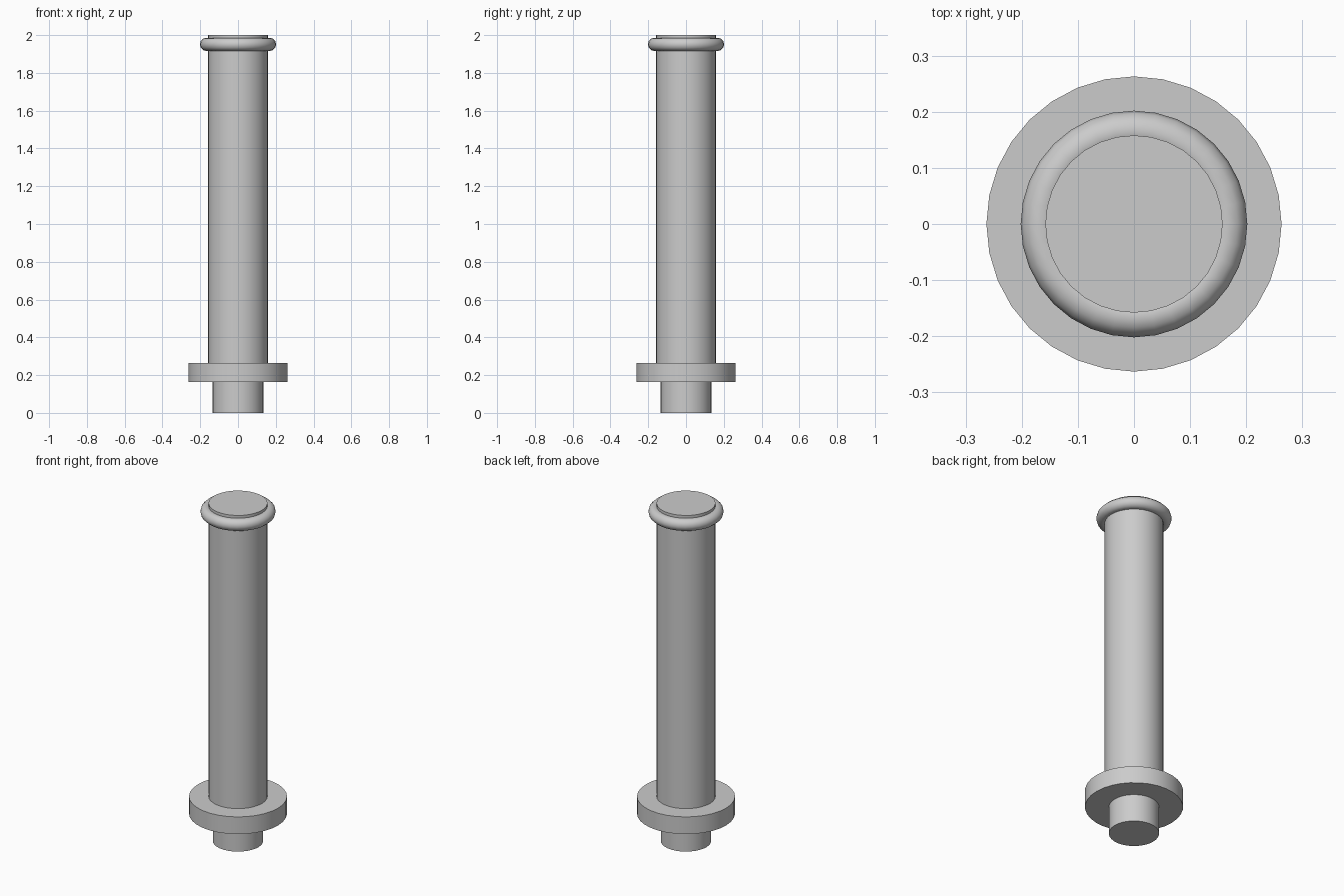
import bpy
import math

cube = bpy.data.objects.get("Cube")
if cube:
    bpy.data.objects.remove(cube, do_unlink=True)

SIDES = 32

grey = bpy.data.materials.new("plain grey")
grey.use_nodes = True
colour = (0.6, 0.6, 0.6, 1)
grey.diffuse_color = colour
grey.node_tree.nodes["Principled BSDF"].inputs["Base Color"].default_value = colour


def finish(name):
    obj = bpy.context.object
    obj.name = name
    obj.data.materials.append(grey)
    bpy.ops.object.shade_smooth_by_angle(angle=math.radians(35))


def disc(name, radius, bottom, top):
    bpy.ops.mesh.primitive_cylinder_add(
        vertices=SIDES, radius=radius, depth=top - bottom,
        location=(0, 0, (bottom + top) / 2))
    finish(name)


# Stub, flange and long shaft stacked along z
disc("bottom_stub", 0.135, 0, 0.17)
disc("flange", 0.263, 0.163, 0.265)
disc("shaft", 0.158, 0.26, 2)

# Rounded ring near the top
bpy.ops.mesh.primitive_torus_add(
    major_segments=SIDES, minor_segments=12,
    major_radius=0.167, minor_radius=0.035, location=(0, 0, 1.951))
finish("top_ring")
